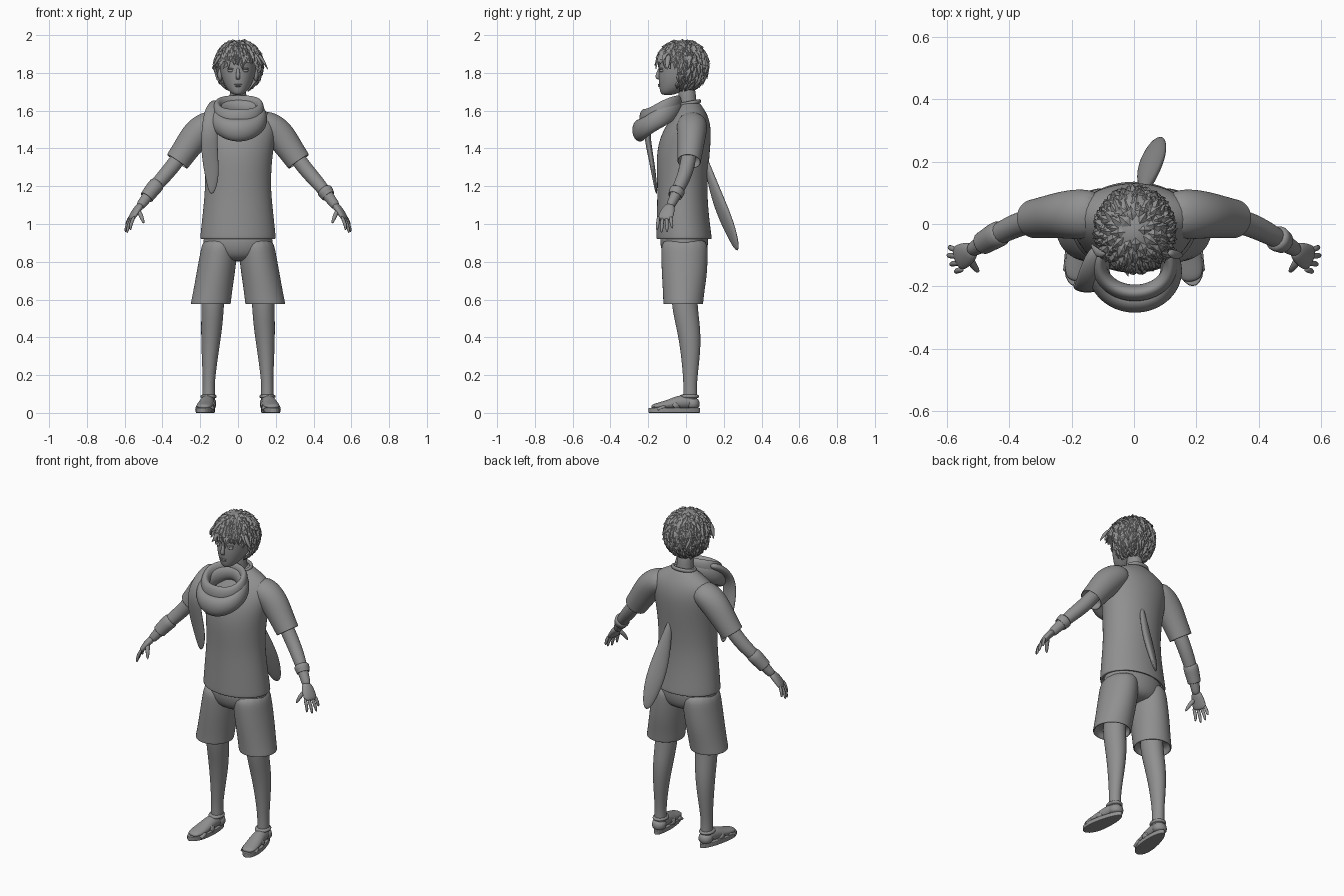
import bpy, bmesh, math, random
from mathutils import Vector

random.seed(4)
if "Cube" in bpy.data.objects:
    bpy.data.objects.remove(bpy.data.objects["Cube"], do_unlink=True)

clay = bpy.data.materials.new("clay_grey")
clay.use_nodes = True
clay.diffuse_color = (0.28, 0.28, 0.28, 1)
clay.node_tree.nodes["Principled BSDF"].inputs["Base Color"].default_value = (0.28, 0.28, 0.28, 1)


def finish(name, bm, smooth=True, sub=0):
    bmesh.ops.recalc_face_normals(bm, faces=bm.faces)
    for f in bm.faces:
        f.smooth = smooth
    me = bpy.data.meshes.new(name)
    bm.to_mesh(me)
    bm.free()
    me.materials.append(clay)
    ob = bpy.data.objects.new(name, me)
    bpy.context.collection.objects.link(ob)
    if sub:
        m = ob.modifiers.new("Smooth", "SUBSURF")
        m.levels = m.render_levels = sub
    return ob


def loft(name, rings, ref=None, s=1, n=16, lip=False, closed=False, sub=2):
    """Skin elliptical rings (x, y, z, a, b). Without ref the rings stay level;
    with ref they stand across the path and a lies along ref. s mirrors x."""
    pts = [Vector((r[0] * s, r[1], r[2])) for r in rings]
    k = len(pts)
    frames = []
    for i, r in enumerate(rings):
        nxt = pts[(i + 1) % k] if closed else pts[min(i + 1, k - 1)]
        prv = pts[i - 1] if closed else pts[max(i - 1, 0)]
        t = (nxt - prv).normalized()
        u, v = Vector((1, 0, 0)), Vector((0, 1, 0))
        if ref:
            w = Vector((ref[0] * s, ref[1], ref[2]))
            u = (w - t * w.dot(t)).normalized()
            v = t.cross(u)
        frames.append((pts[i], u, v, r[3], r[4], t))
    if lip:  # folded hem with a hollow behind it
        c, u, v, a, b, t = frames.pop()
        for back, k2 in ((0.012, 1), (0, 1), (0, 0.92), (0.012, 0.9), (0.05, 0.86)):
            frames.append((c - t * back, u, v, a * k2, b * k2, t))
    bm = bmesh.new()
    loops = []
    for c, u, v, a, b, t in frames:
        loops.append([bm.verts.new(c + u * a * math.cos(q) + v * b * math.sin(q))
                      for q in (math.tau * j / n for j in range(n))])
    for i in range(len(loops) if closed else len(loops) - 1):
        A, B = loops[i], loops[(i + 1) % len(loops)]
        for j in range(n):
            bm.faces.new((A[j], A[(j + 1) % n], B[(j + 1) % n], B[j]))
    if not closed:
        bm.faces.new(loops[0])
        bm.faces.new(loops[-1])
    return finish(name, bm, sub=sub)


def level(x, front, back, z, rx):
    """Level ring given by its front and back edges."""
    return (x, (front + back) / 2, z, rx, (back - front) / 2)


def blob(name, loc, size):
    bm = bmesh.new()
    bmesh.ops.create_uvsphere(bm, u_segments=16, v_segments=10, radius=1)
    for v in bm.verts:
        v.co = Vector(loc) + Vector(c * k for c, k in zip(v.co, size))
    return finish(name, bm)


# Shirt body and collar
loft("shirt", [level(0, -.02, .065, 1.65, .06), level(0, -.035, .085, 1.625, .1),
               level(0, -.065, .115, 1.58, .185), level(0, -.108, .132, 1.52, .205),
               level(0, -.142, .133, 1.45, .198), level(0, -.16, .125, 1.35, .182),
               level(0, -.152, .112, 1.2, .173), level(0, -.155, .12, 1.06, .188),
               level(0, -.158, .138, .92, .202)], n=24, lip=True)
loft("collar", [(.068 * math.cos(q), .02 + .052 * math.sin(q), 1.64 + .01 * math.sin(q), .012, .01)
                for q in (math.tau * i / 16 for i in range(16))],
     ref=(0, 0, 1), n=8, closed=True, sub=1)

# Neck, head and face
loft("neck", [(0, .015, 1.58, .055, .05), (0, .01, 1.65, .045, .045), (0, 0, 1.75, .045, .05)])
loft("head", [level(0, -.125, -.07, 1.682, .02), level(0, -.138, -.03, 1.697, .044),
              level(0, -.143, .05, 1.735, .073), level(0, -.147, .09, 1.78, .089),
              level(0, -.143, .11, 1.83, .098), level(0, -.147, .11, 1.89, .1),
              level(0, -.12, .09, 1.94, .08), level(0, -.06, .04, 1.965, .04)], n=24)
loft("nose", [(0, -.138, 1.83, .008, .008), (0, -.146, 1.8, .01, .011),
              (0, -.15, 1.776, .014, .017), (0, -.142, 1.764, .01, .008)], n=10, sub=1)
blob("upper_lip", (0, -.14, 1.738, ), (.021, .009, .004))
blob("lower_lip", (0, -.139, 1.73), (.016, .009, .005))
for s, side in ((1, "left"), (-1, "right")):
    blob(side + "_eye", (.037 * s, -.128, 1.812), (.018, .012, .009))
    blob(side + "_upper_eyelid", (.037 * s, -.129, 1.822), (.022, .013, .004))
    blob(side + "_ear", (.094 * s, -.01, 1.79), (.014, .025, .035))

# Hair: a cap under many pointed locks that fall away from the crown
centre, size = Vector((.003, -.02, 1.838)), Vector((.124, .134, .135))


def on_scalp(d, k=1.0):
    d = d.normalized()
    return centre + Vector(a * b for a, b in zip(d, size)) * k


def is_face(d, drop):
    return d.y < -.2 and d.z < drop or d.z < -.8


bm = bmesh.new()
bmesh.ops.create_uvsphere(bm, u_segments=32, v_segments=20, radius=1)
bmesh.ops.delete(bm, geom=[v for v in bm.verts if is_face(v.co, .15)], context="VERTS")
for v in bm.verts:
    v.co = on_scalp(v.co)
finish("hair_cap", bm)

bm = bmesh.new()
count = 520
for i in range(count):
    z = 1 - 1.75 * (i + .5) / count
    q = i * 2.39996
    r = math.sqrt(1 - z * z)
    d = Vector((r * math.cos(q), r * math.sin(q), z))
    if is_face(d, .3):
        continue
    fall = Vector((0, 0, -1)) + d * d.z + Vector((d.x, d.y, 0)) * .15
    fall = (fall.normalized() + d.cross(Vector((0, 0, 1))) * random.uniform(-.6, .6)).normalized()
    across = d.cross(fall).normalized()
    length = random.uniform(.38, .62)
    wide = random.uniform(.09, .15)
    lift = random.uniform(1.03, 1.13)
    mid = d + fall * length * .45
    root, tip = bm.verts.new(on_scalp(d, .98)), bm.verts.new(on_scalp(d + fall * length, lift))
    left = bm.verts.new(on_scalp(mid + across * wide, 1.01))
    right = bm.verts.new(on_scalp(mid - across * wide, 1.01))
    ridge = bm.verts.new(on_scalp(mid, 1.08))
    for f in ((root, left, ridge), (root, ridge, right), (left, tip, ridge),
              (ridge, tip, right), (root, right, tip, left)):
        bm.faces.new(f)
finish("hair_locks", bm, smooth=False)
for i, x in enumerate((.12, .1, -.1)):
    out = math.copysign(.04, x)
    loft("side_lock_%d" % i, [(x * .9, -.09, 1.9, .012, .012), (x + out * .4, -.1, 1.86, .022, .01),
                              (x + out, -.1 + .02 * i, 1.815, .002, .002)],
         ref=(0, 1, 0), n=6, sub=1)

# Scarf: two overlapping tilted loops and two hanging ends
for name, rad, front, back, zf, zb, a, b in (
        ("scarf_upper_loop", .115, -.222, -.04, 1.555, 1.645, .052, .028),
        ("scarf_lower_loop", .118, -.246, -.045, 1.495, 1.62, .058, .042)):
    path = []
    for i in range(20):
        q = math.tau * i / 20
        f = (1 + math.sin(q)) / 2
        wave = 1 + .08 * math.sin(3 * q)
        path.append((.003 + rad * math.cos(q), front + (back - front) * f,
                     zf + (zb - zf) * f, a * wave * (1 - .2 * f), b * (1 - .25 * f)))
    loft(name, path, ref=(0, 0, 1), n=12, closed=True)
loft("scarf_front_end", [(-.115, -.07, 1.65, .025, .02), (-.143, -.15, 1.61, .035, .022),
                         (-.15, -.215, 1.51, .045, .02), (-.153, -.19, 1.38, .046, .015),
                         (-.135, -.168, 1.25, .04, .012), (-.14, -.155, 1.155, .014, .006)],
     ref=(1, 0, 0), n=12)
loft("scarf_back_end", [(.03, .1, 1.36, .01, .01), (.04, .13, 1.25, .03, .02),
                        (.052, .18, 1.1, .055, .024), (.065, .235, .97, .052, .02),
                        (.075, .275, .855, .02, .008)], ref=(1, .7, 0), n=12)

# Shorts seat
loft("shorts_seat", [(0, -.01, .97, .18, .125), (0, -.01, .9, .188, .13),
                     (0, -.008, .84, .17, .118), (0, -.005, .8, .09, .08)], n=24)

for s, side in ((1, "left_"), (-1, "right_")):
    # Shorts leg
    loft(side + "shorts_leg", [(.095, -.008, .93, .09, .12), (.1, -.008, .86, .1, .127),
                               (.118, -.008, .74, .104, .123), (.133, -.012, .65, .105, .113),
                               (.145, -.015, .575, .108, .108)], s=s, lip=True)
    # Leg
    loft(side + "leg", [(.13, -.01, .68, .062, .07), (.134, -.008, .56, .061, .07),
                        (.14, .015, .44, .057, .064), (.148, .025, .32, .046, .053),
                        (.155, .022, .16, .031, .035), (.155, .022, .1, .034, .038),
                        (.155, .022, .04, .034, .038)], s=s)
    # Foot and sandal
    loft(side + "foot", [(.154, .062, .05, .022, .024), (.156, .035, .058, .036, .036),
                         (.163, -.03, .058, .038, .04), (.172, -.09, .043, .044, .027),
                         (.18, -.15, .036, .044, .018), (.186, -.185, .032, .028, .01)],
         ref=(1, 0, 0), s=s)
    bm = bmesh.new()
    rim = []
    for i in range(28):
        q = math.tau * i / 28
        y = .137 * math.sin(q)
        x = (.046 - .09 * y * (1 if y < 0 else .6)) * math.cos(q)
        rim.append(bm.verts.new(((.17 + x - .13 * y) * s, y - .062, 0)))
    sole = bm.faces.new(rim)
    top = bmesh.ops.extrude_face_region(bm, geom=[sole])["geom"]
    bmesh.ops.translate(bm, vec=(0, 0, .026), verts=[v for v in top if isinstance(v, bmesh.types.BMVert)])
    ob = finish(side + "sandal_sole", bm, smooth=False)
    bev = ob.modifiers.new("Round", "BEVEL")
    bev.width, bev.segments = .006, 2
    for name, y0, y1, a, b, z in (("toe_strap", -.105, -.155, .051, .026, .036),
                                  ("instep_strap", -.045, -.07, .049, .042, .05)):
        loft(side + name, [(.158 - .13 * y, y, z - .01 * i, a, b - .005 * i)
                           for i, y in enumerate((y0, (y0 + y1) / 2, y1))],
             ref=(1, 0, 0), s=s, lip=True, sub=1)
    loft(side + "ankle_strap", [(.156, .018, .075, .043, .052), (.156, .018, .088, .044, .053),
                                (.156, .018, .1, .041, .049)], s=s, sub=1)
    loft(side + "heel_cup", [(.156, .035, .02, .04, .038), (.156, .034, .05, .042, .04),
                             (.156, .032, .08, .039, .037)], s=s, sub=1)
    # Sleeve
    loft(side + "sleeve", [(.1, .03, 1.545, .06, .07), (.165, .032, 1.525, .077, .084),
                           (.22, .03, 1.475, .083, .078), (.27, .024, 1.405, .073, .07),
                           (.322, .016, 1.33, .068, .064)], ref=(1, 0, .4), s=s, lip=True)
    # Arm and wrist band
    loft(side + "arm", [(.27, .022, 1.41, .043, .043), (.36, .005, 1.285, .041, .04),
                        (.435, -.032, 1.205, .037, .036), (.495, -.068, 1.125, .027, .026),
                        (.525, -.088, 1.085, .026, .024)], ref=(1, 0, 1), s=s)
    band = [(.415, -.022, 1.225), (.445, -.038, 1.193), (.485, -.062, 1.14)] if s < 0 else \
        [(.45, -.041, 1.187), (.465, -.05, 1.168), (.48, -.059, 1.147)]
    loft(side + "wrist_band", [(*p, r, r) for p, r in zip(band, (.044, .043, .038))],
         ref=(1, 0, 1), s=s, lip=True, sub=1)
    # Hand
    loft(side + "palm", [(.51, -.08, 1.105, .024, .02), (.535, -.095, 1.075, .038, .02),
                         (.555, -.106, 1.045, .043, .017), (.57, -.113, 1.02, .038, .012)],
         ref=(-.3, -1, 0), s=s)
    for i, (tx, ty, tz) in enumerate(((.59, -.072, .975), (.597, -.1, .955),
                                      (.588, -.13, .95), (.57, -.155, .965))):
        bx, by = .578 - .007 * i, -.082 - .021 * i
        loft(side + "finger_%d" % (i + 1),
             [(bx - .01, by, 1.045, .01, .01), ((bx + tx) / 2 + .006, (by + ty) / 2, (1.03 + tz) / 2, .0105, .0105),
              (tx, ty, tz, .006, .006)], ref=(0, 1, 0), s=s, n=8, sub=1)
    loft(side + "thumb", [(.53, -.105, 1.075, .016, .014), (.513, -.135, 1.045, .014, .013),
                          (.497, -.155, 1.0, .007, .007)], ref=(0, 1, 0), s=s, n=8, sub=1)
